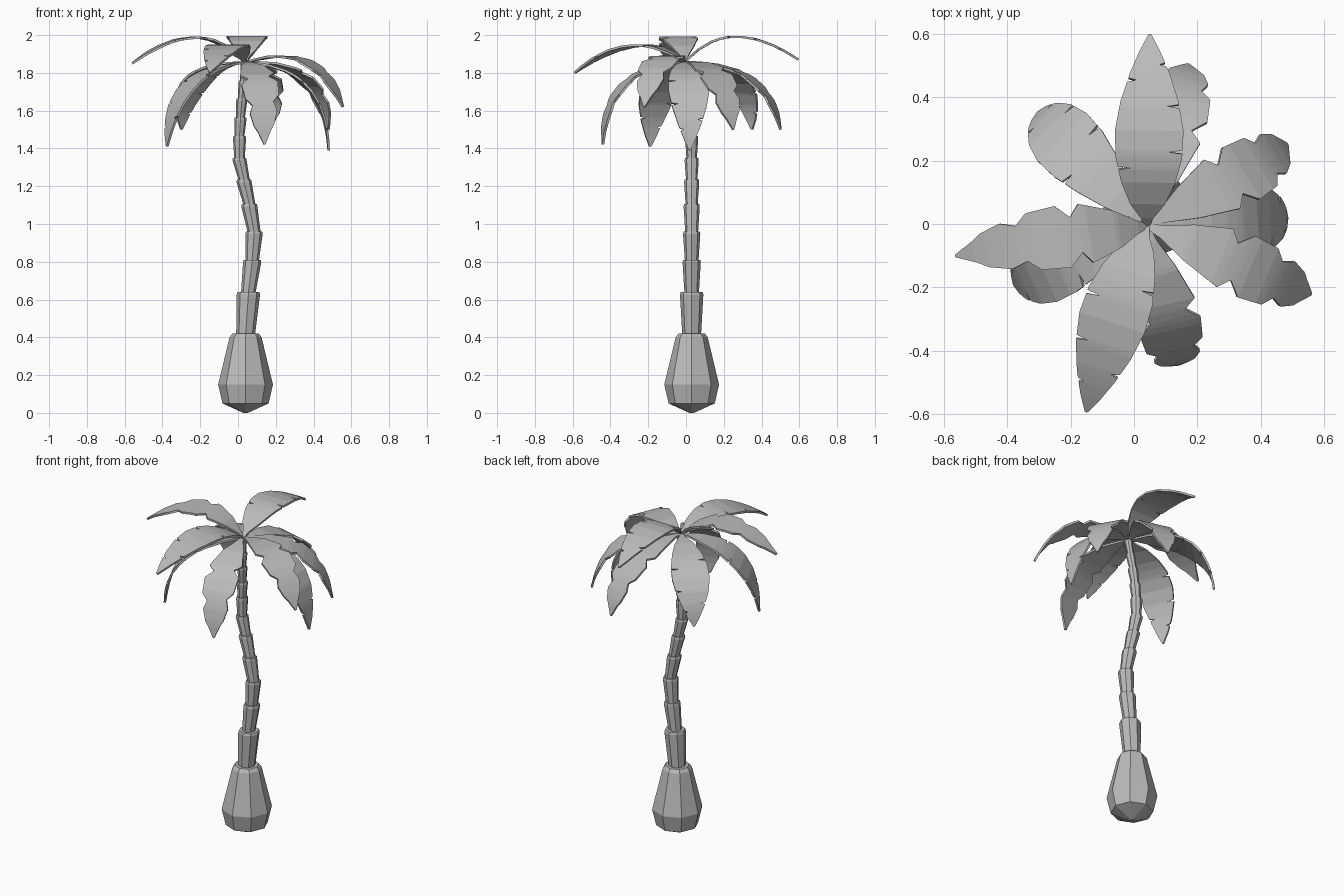
import bpy, bmesh, math
from mathutils import Vector

old = bpy.data.objects.get("Cube")
if old:
    bpy.data.objects.remove(old)

grey = bpy.data.materials.new("plain grey")
grey.use_nodes = True
grey.diffuse_color = (0.5, 0.5, 0.5, 1)
grey.node_tree.nodes["Principled BSDF"].inputs["Base Color"].default_value = (0.5, 0.5, 0.5, 1)


def make_object(name, bm):
    bmesh.ops.recalc_face_normals(bm, faces=bm.faces)
    mesh = bpy.data.meshes.new(name)
    bm.to_mesh(mesh)
    bm.free()
    mesh.materials.append(grey)
    obj = bpy.data.objects.new(name, mesh)
    bpy.context.collection.objects.link(obj)
    return obj


# Stacked eight-sided rings: (x, y, z, radius)
def ring_stack(name, rings, sides=8):
    bm = bmesh.new()
    loops = []
    for x, y, z, r in rings:
        turns = [math.tau * i / sides for i in range(sides)]
        loops.append([bm.verts.new((x + r * math.cos(a), y + r * math.sin(a), z)) for a in turns])
    for low, high in zip(loops, loops[1:]):
        for i in range(sides):
            j = (i + 1) % sides
            bm.faces.new((low[i], low[j], high[j], high[i]))
    bm.faces.new(loops[0])
    bm.faces.new(loops[-1])
    return make_object(name, bm)


# Swollen trunk base
ring_stack("trunk_base", [(0.04, 0.03, z, r) for z, r in
           ((0, 0.012), (0.05, 0.122), (0.15, 0.145), (0.4, 0.085), (0.42, 0.07))])

# Trunk segments, each flaring towards its top: (x, y, z) of the joints
joints = [(0.04, 0.03, 0.41), (0.055, 0.03, 0.64), (0.075, 0.03, 0.81), (0.085, 0.03, 0.96),
          (0.06, 0.03, 1.105), (0.032, 0.03, 1.235), (0.008, 0.03, 1.35), (0.008, 0.03, 1.465),
          (0.013, 0.025, 1.565), (0.02, 0.015, 1.665), (0.03, 0.005, 1.76), (0.038, -0.005, 1.86)]
rings = []
for i, (a, b) in enumerate(zip(joints, joints[1:])):
    r = 0.062 if i == 0 else 0.051 - 0.0027 * i
    rings += [(*a, r * 0.8), (b[0], b[1], b[2] - 0.012, r), (*b, r * 0.93)]
ring_stack("trunk", rings)

# Half-width outlines: (position along leaf, half width)
SMOOTH = [(0, 0.008), (0.06, 0.02), (0.15, 0.055), (0.28, 0.085), (0.42, 0.105), (0.56, 0.108),
          (0.7, 0.092), (0.83, 0.063), (0.93, 0.032), (1, 0.004)]
JAGGED = [(0, 0.008), (0.06, 0.02), (0.18, 0.06), (0.35, 0.095), (0.4, 0.058), (0.47, 0.1),
          (0.62, 0.092), (0.68, 0.058), (0.76, 0.074), (0.86, 0.055), (0.91, 0.034), (1, 0.004)]
LEFT_CUTS, RIGHT_CUTS = (0.36, 0.8), (0.45, 0.68, 0.87)


def width_at(outline, t):
    for (t0, w0), (t1, w1) in zip(outline, outline[1:]):
        if t <= t1:
            return w0 + (w1 - w0) * (t - t0) / (t1 - t0)
    return outline[-1][1]


def stations(jagged):
    if jagged:
        shifted = [(t + 0.04 * math.sin(math.pi * t), w) for t, w in JAGGED]
        spots = sorted({t for t, w in JAGGED + shifted})
        return [(t, width_at(JAGGED, t), width_at(shifted, t)) for t in spots]
    rows = [(t, w, w) for t, w in SMOOTH]
    for cuts, side in ((LEFT_CUTS, 0), (RIGHT_CUTS, 1)):
        for c in cuts:
            for shift, keep in ((-0.009, 1), (0, 0.6), (0.009, 1)):
                w = width_at(SMOOTH, c + shift)
                pair = [w, w]
                pair[side] *= keep
                rows.append((c + shift, *pair))
    return sorted(rows)


# Arching leaf blade from the crown along a bend to its tip
CROWN = Vector((0.04, -0.005, 1.855))


def leaf(name, bend, tip, jagged):
    bend, tip = Vector(bend), Vector(tip)
    out = tip - CROWN
    side = Vector((-out.y, out.x, 0)).normalized()
    bm = bmesh.new()
    last = None
    for t, left, right in stations(jagged):
        p = CROWN * (1 - t) ** 2 + bend * 2 * t * (1 - t) + tip * t * t
        row = (bm.verts.new(p + side * left), bm.verts.new(p - side * right))
        if last:
            bm.faces.new((last[0], last[1], row[1], row[0]))
        last = row
    obj = make_object(name, bm)
    solid = obj.modifiers.new("thickness", "SOLIDIFY")
    solid.thickness = 0.012
    solid.offset = 0


# Whole leaves, then torn leaves
leaf("leaf_back", (0.05, 0.22, 2.12), (0.05, 0.595, 1.87), False)
leaf("leaf_front", (-0.06, -0.25, 2.06), (-0.15, -0.59, 1.8), False)
leaf("leaf_back_right", (-0.28, 0.33, 1.86), (-0.3, 0.35, 1.5), False)
leaf("leaf_front_right", (-0.35, -0.17, 1.83), (-0.375, -0.19, 1.41), False)
leaf("leaf_left", (0.46, 0.02, 1.84), (0.48, 0.02, 1.39), False)
leaf("torn_leaf_right", (-0.2, -0.03, 2.12), (-0.56, -0.1, 1.85), True)
leaf("torn_leaf_front_left", (0.42, -0.16, 1.98), (0.555, -0.22, 1.62), True)
leaf("torn_leaf_front", (0.14, -0.43, 1.84), (0.14, -0.44, 1.42), True)
leaf("torn_leaf_back_left", (0.42, 0.2, 1.88), (0.48, 0.25, 1.5), True)
leaf("torn_leaf_back", (0.16, 0.43, 1.86), (0.17, 0.5, 1.5), True)
